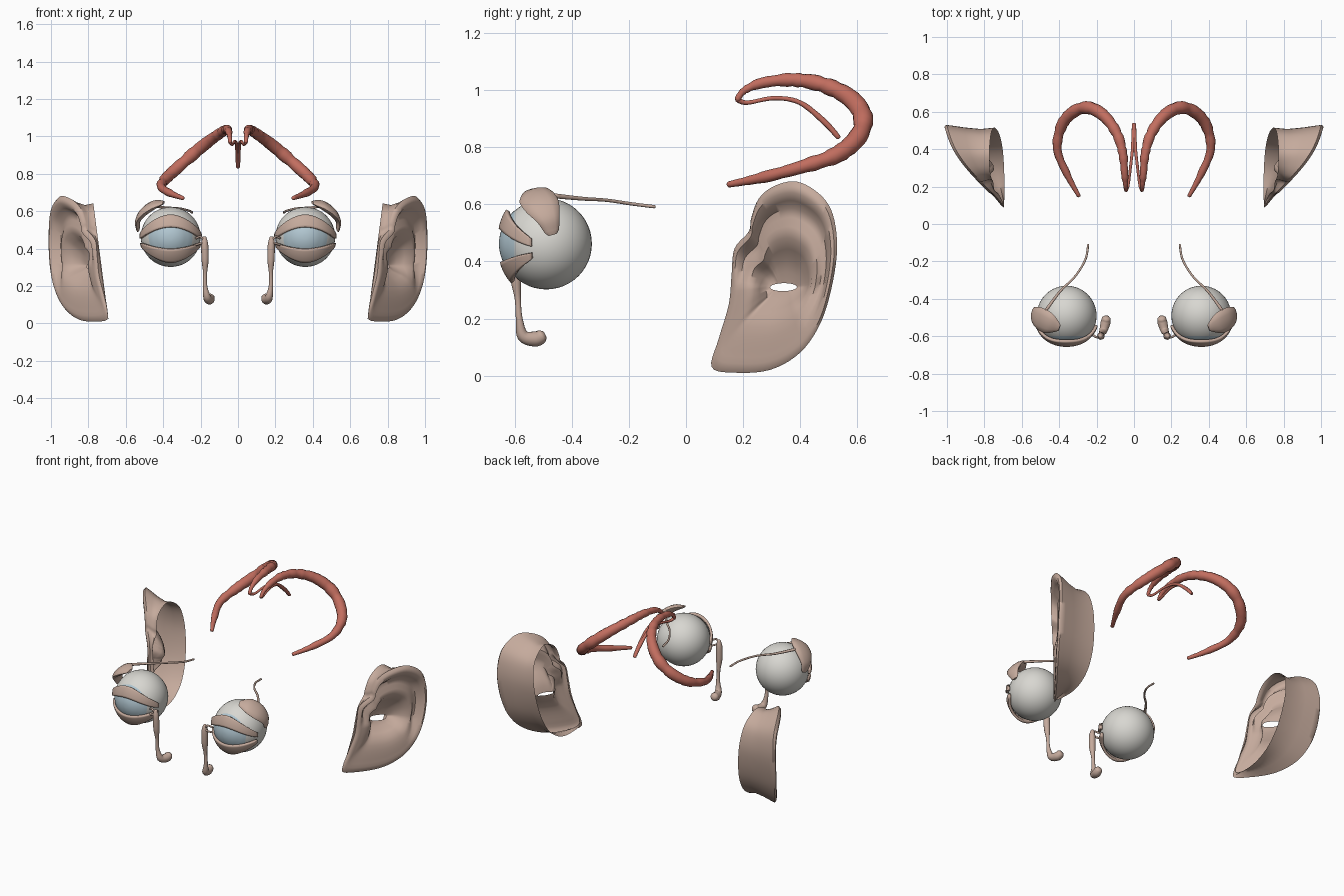
import bpy, bmesh, math, random
from mathutils import Vector

random.seed(4)
if "Cube" in bpy.data.objects:
    bpy.data.objects.remove(bpy.data.objects["Cube"], do_unlink=True)


def material(name, rgb):
    m = bpy.data.materials.new(name)
    m.use_nodes = True
    m.diffuse_color = (*rgb, 1)
    m.node_tree.nodes["Principled BSDF"].inputs["Base Color"].default_value = (*rgb, 1)
    return m


SKIN = material("skin", (0.56, 0.405, 0.335))
RED = material("muted red", (0.54, 0.155, 0.115))
WHITE = material("eye white", (0.69, 0.68, 0.64))
BLUE = material("pale blue", (0.45, 0.58, 0.65))
EYE = Vector((0.36, -0.49, 0.462))


def finish(name, bm, mat, thick=0):
    """Weld, mirror to the other side and smooth."""
    bmesh.ops.remove_doubles(bm, verts=bm.verts, dist=0.0004)
    bmesh.ops.recalc_face_normals(bm, faces=bm.faces)
    me = bpy.data.meshes.new(name)
    bm.to_mesh(me)
    bm.free()
    me.materials.append(mat)
    ob = bpy.data.objects.new(name, me)
    bpy.context.collection.objects.link(ob)
    if thick:
        s = ob.modifiers.new("thickness", "SOLIDIFY")
        s.thickness, s.offset = thick, 0
    ob.modifiers.new("mirror", "MIRROR").use_mirror_merge = False
    bpy.ops.object.select_all(action="DESELECT")
    ob.select_set(True)
    bpy.context.view_layer.objects.active = ob
    bpy.ops.object.shade_smooth_by_angle(angle=math.radians(50))


def spline(pts, steps, closed=False):
    """Catmull-Rom points through the given tuples."""
    p = [Vector(q) for q in pts]
    n = len(p)
    get = (lambda i: p[i % n]) if closed else (lambda i: p[max(0, min(n - 1, i))])
    out = []
    for i in range(n if closed else n - 1):
        a, b, c, d = (get(i + k) for k in (-1, 0, 1, 2))
        for s in range(steps):
            t = s / steps
            out.append(b + (c - a) * t / 2 + (a - b * 2.5 + c * 2 - d / 2) * t * t
                       + (b * 1.5 - a / 2 - c * 1.5 + d / 2) * t ** 3)
    return out if closed else out + [p[-1]]


def skin_rings(bm, rings, closed=True):
    vs = [[bm.verts.new(p) for p in r] for r in rings]
    for a, b in zip(vs, vs[1:]):
        n = len(a)
        for i in range(n if closed else n - 1):
            bm.faces.new((a[i], a[(i + 1) % n], b[(i + 1) % n], b[i]))
    return vs


def tube(name, pts, mat, flat=1, hub=None, lumpy=0, sides=12):
    """Tapered tube; each point is x, y, z, radius. With a hub it is flattened towards it."""
    path = spline(pts, 6)
    rings, ref = [], Vector((0.3, 0.2, 1))
    for i, q in enumerate(path):
        c = q.xyz
        t = (path[min(i + 1, len(path) - 1)].xyz - path[max(i - 1, 0)].xyz).normalized()
        if hub:
            ref = c - hub
        ref = (ref - t * ref.dot(t)).normalized()
        side = t.cross(ref)
        r = q.w * (1 + random.uniform(-lumpy, lumpy))
        def ring(centre, k):
            return [centre + side * math.cos(a) * r * k + ref * math.sin(a) * r * k * flat
                    for a in (math.tau * j / sides for j in range(sides))]
        if i == 0:
            rings.append(ring(c - t * r * 0.45, 0.6))
        rings.append(ring(c, 1))
        if i == len(path) - 1:
            rings.append(ring(c + t * r * 0.45, 0.6))
    bm = bmesh.new()
    vs = skin_rings(bm, rings)
    bm.faces.new(vs[0])
    bm.faces.new(vs[-1])
    finish(name, bm, mat)


def ball_point(lon, lat, r):
    return EYE + r * Vector((math.cos(lat) * math.sin(lon), -math.cos(lat) * math.cos(lon), math.sin(lat)))


def clamp(t):
    return min(1, max(0, t))


# Eyeballs
bm = bmesh.new()
bmesh.ops.create_uvsphere(bm, u_segments=40, v_segments=24, radius=0.16)
bmesh.ops.translate(bm, verts=bm.verts, vec=EYE)
finish("eyeballs", bm, WHITE)

# Corneas: a shallow cap with a slight central bulge
rings = []
for k in range(1, 13):
    a = math.radians(3.9 * k)
    r = 0.162 + 0.004 * max(0, 1 - (k / 8) ** 2)
    rings.append([EYE + r * Vector((math.sin(a) * math.cos(b), -math.cos(a), math.sin(a) * math.sin(b)))
                  for b in (math.tau * j / 40 for j in range(40))])
bm = bmesh.new()
bm.faces.new(skin_rings(bm, rings)[0])
finish("corneas", bm, BLUE)

# Eyelids: pointed crescents over the ball, lifting off it towards the outer edge
for name, inner, outer, tips in (("upper_eyelids", 18, 41, (-3, 6)), ("lower_eyelids", -22, -49, (-11, -18))):
    rows = []
    for v in range(7):
        row = []
        for i in range(29):
            lon = math.radians(72 * (i / 14 - 1))
            w = 1 - (math.sin(lon) / math.sin(math.radians(72))) ** 2
            lo = tips[0] + (inner - tips[0]) * w
            hi = tips[1] + (outer - tips[1]) * w ** 0.8
            row.append(ball_point(lon, math.radians(lo + (hi - lo) * v / 6), 0.168 + 0.01 * w * v / 6))
        rows.append(row)
    bm = bmesh.new()
    skin_rings(bm, rows, closed=False)
    finish(name, bm, SKIN, 0.015)

# Tear glands with their nerves
tube("tear_glands", [(0.535, -0.47, 0.505, 0.026), (0.535, -0.483, 0.55, 0.042), (0.505, -0.505, 0.595, 0.062),
                     (0.455, -0.53, 0.63, 0.06), (0.41, -0.55, 0.642, 0.03)], SKIN, 0.34, EYE)
tube("gland_nerves", [(0.47, -0.46, 0.63, 0.009), (0.395, -0.36, 0.62, 0.007), (0.315, -0.28, 0.615, 0.006),
                      (0.26, -0.19, 0.602, 0.006), (0.245, -0.11, 0.592, 0.006)], SKIN, sides=8)

# Tear ducts: sac, canal, foot and the two short feeder canals
tube("tear_ducts", [(0.18, -0.6, 0.46, 0.011), (0.178, -0.6, 0.42, 0.019), (0.176, -0.597, 0.34, 0.019),
                    (0.176, -0.59, 0.27, 0.011), (0.176, -0.585, 0.2, 0.012), (0.165, -0.572, 0.14, 0.021),
                    (0.153, -0.53, 0.128, 0.027), (0.148, -0.505, 0.138, 0.024)], SKIN)
for name, z in (("upper_feeder_canals", 0.455), ("lower_feeder_canals", 0.42)):
    tube(name, [(0.225, -0.59, z, 0.006), (0.2, -0.605, z + 0.008, 0.006), (0.18, -0.6, 0.435, 0.006)], SKIN, sides=8)

# Curved red arches and the thin strands joining at the middle
tube("red_arches", [(0.295, 0.15, 0.67, 0.011), (0.36, 0.27, 0.695, 0.019), (0.41, 0.4, 0.73, 0.024),
                    (0.385, 0.53, 0.775, 0.029), (0.315, 0.605, 0.84, 0.032), (0.235, 0.62, 0.91, 0.033),
                    (0.155, 0.573, 0.975, 0.031), (0.09, 0.48, 1.02, 0.027), (0.06, 0.375, 1.037, 0.024),
                    (0.05, 0.27, 1.027, 0.019), (0.045, 0.205, 1.0, 0.013), (0.042, 0.18, 0.968, 0.01)],
     RED, lumpy=0.09)
tube("red_strands", [(0.042, 0.18, 0.968, 0.01), (0.03, 0.215, 0.957, 0.008), (0.018, 0.31, 0.973, 0.008),
                     (0.008, 0.4, 0.957, 0.009), (0.003, 0.485, 0.89, 0.011), (0.002, 0.535, 0.835, 0.009)],
     RED, lumpy=0.05, sides=8)

# Ears: outline in y and z around the canal, dished face, then a back wall to the head side
outline = spline([(0.09, 0.03), (0.17, 0.01), (0.295, 0.02), (0.4, 0.08), (0.47, 0.18), (0.51, 0.305),
                  (0.53, 0.445), (0.515, 0.565), (0.47, 0.635), (0.39, 0.68), (0.31, 0.665), (0.255, 0.62),
                  (0.228, 0.55), (0.22, 0.505), (0.17, 0.445), (0.16, 0.355), (0.15, 0.25), (0.115, 0.13)], 5, True)
canal = Vector((0.32, 0.31))


def head_x(z):
    return 0.69 + 0.13 * z


# scale from the canal, depth at the curled rim, depth at the lobe
profile = [(0.1, -0.12, -0.1), (0.2, -0.115, -0.085), (0.3, -0.1, -0.045), (0.4, -0.07, -0.02),
           (0.5, -0.035, -0.006), (0.6, -0.03, 0), (0.68, -0.042, 0.004), (0.76, -0.04, 0.006),
           (0.83, -0.008, 0.008), (0.9, 0.014, 0.01), (0.96, 0.014, 0.008), (1, 0, 0)]
rings = []
for s, rim, lobe in profile:
    ring = []
    for p in outline:
        d = (p - canal).normalized()
        k = clamp(0.5 + d.y * 0.9 + d.x * 0.5)
        # the canal opening is a wide, low slot
        slot = canal + Vector((d.x * 0.045, d.y * 0.014))
        q = slot.lerp(p, (s - 0.1) / 0.9)
        depth = lobe + (rim - lobe) * k
        # the upper ear bows outwards between its front and back edges
        bow = 0.045 * math.sin(math.pi * clamp((q.x - 0.1) / 0.42) ** 1.3) * clamp(0.2 + q.y * 2)
        face = 0.7 + 0.71 * (q.x - 0.1) + bow
        ring.append(Vector((max(face + depth, head_x(q.y)), q.x - depth * 0.2, q.y)))
    rings.append(ring)
edge_ring = rings[-1]
for s, mix in ((0.985, 0.12), (0.94, 0.4), (0.91, 0.72), (0.95, 1)):
    ring = []
    for p, edge in zip(outline, edge_ring):
        # the wall leans inwards towards the top
        q = canal + (p - canal) * (s - 0.15 * mix * clamp(p.y - 0.3))
        ring.append(Vector((edge.x + (head_x(q.y) - edge.x) * mix, q.x, q.y)))
    rings.append(ring)
bm = bmesh.new()
skin_rings(bm, rings)
finish("ears", bm, SKIN)
